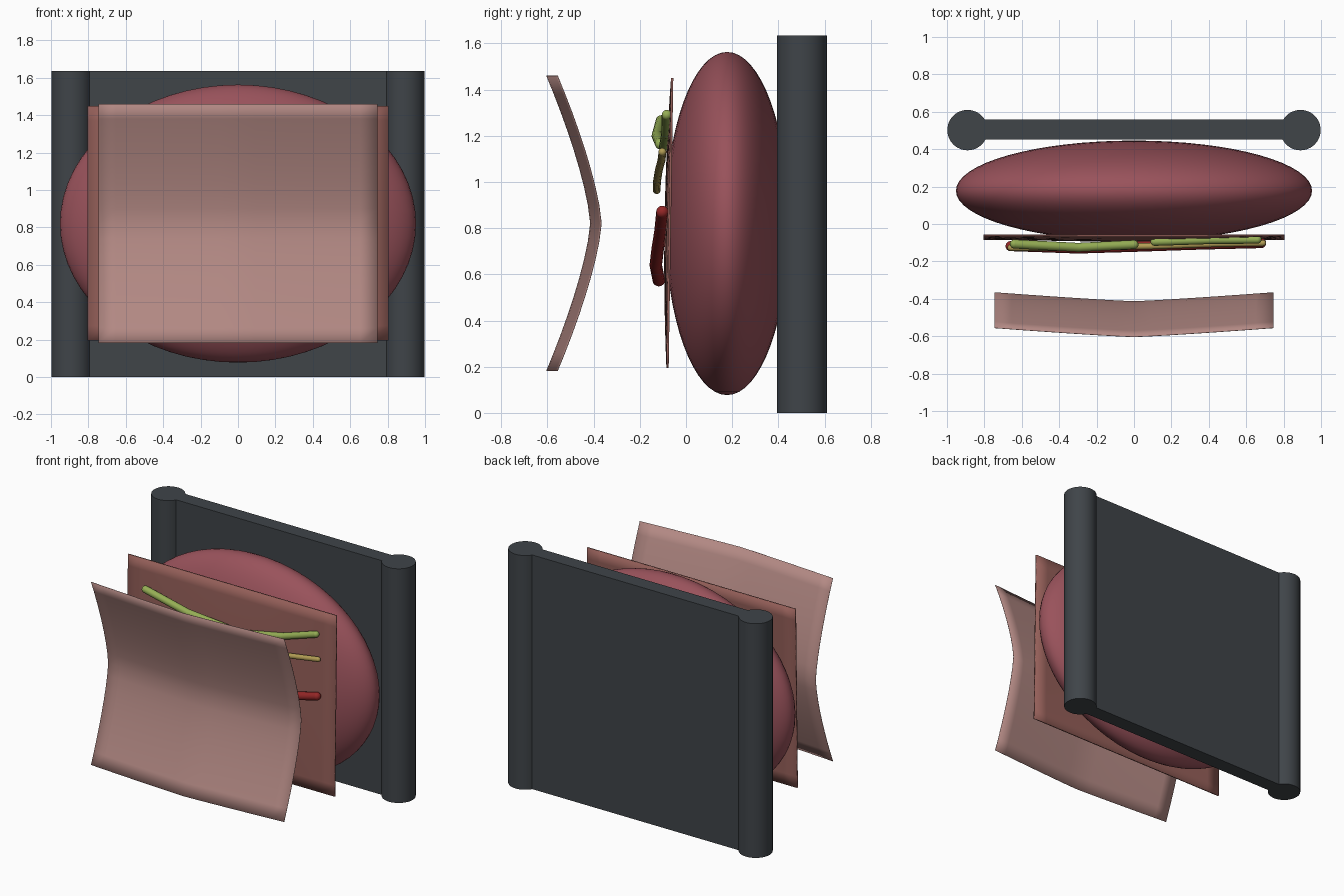
import bpy, bmesh
from mathutils import Vector

if "Cube" in bpy.data.objects:
    bpy.data.objects.remove(bpy.data.objects["Cube"])


def material(name, rgb):
    m = bpy.data.materials.new(name)
    m.diffuse_color = (*rgb, 1)
    m.use_nodes = True
    m.node_tree.nodes["Principled BSDF"].inputs["Base Color"].default_value = m.diffuse_color
    return m


slate = material("slate", (0.05, 0.058, 0.066))
rose = material("rose", (0.32, 0.085, 0.105))
dusky = material("dusky", (0.30, 0.115, 0.10))
skin = material("skin", (0.45, 0.25, 0.23))
green = material("green", (0.30, 0.42, 0.09))
yellow = material("yellow", (0.45, 0.34, 0.09))
red = material("red", (0.30, 0.02, 0.02))


def finish(ob, name, mat, smooth=True):
    ob.name = name
    ob.data.materials.append(mat)
    if smooth:
        bpy.ops.object.select_all(action='DESELECT')
        ob.select_set(True)
        bpy.context.view_layer.objects.active = ob
        bpy.ops.object.shade_smooth_by_angle()
    return ob


def from_bmesh(bm, name, mat):
    bmesh.ops.recalc_face_normals(bm, faces=bm.faces)
    me = bpy.data.meshes.new(name)
    bm.to_mesh(me)
    bm.free()
    ob = bpy.data.objects.new(name, me)
    bpy.context.collection.objects.link(ob)
    return finish(ob, name, mat)


def sheet(name, mat, half_x, z0, z1, depth, thickness):
    """Upright sheet whose y is depth(u, v), with u and v in -1..1."""
    bm = bmesh.new()
    bmesh.ops.create_grid(bm, x_segments=16, y_segments=16, size=1)
    for v in bm.verts:
        u, w = v.co.x, v.co.y
        v.co = (u * half_x, depth(u, w), (z0 + z1) / 2 + w * (z1 - z0) / 2)
    ob = from_bmesh(bm, name, mat)
    mod = ob.modifiers.new("thickness", 'SOLIDIFY')
    mod.thickness = thickness
    mod.offset = 0
    return ob


def tube(name, mat, radius, points):
    """Round-ended tube made of straight lengths with ball joints."""
    bm = bmesh.new()
    pts = [Vector(p) for p in points]
    for p in pts:
        ball = bmesh.ops.create_uvsphere(bm, u_segments=16, v_segments=10, radius=radius)
        bmesh.ops.translate(bm, verts=ball['verts'], vec=p)
    for a, b in zip(pts, pts[1:]):
        rod = bmesh.ops.create_cone(bm, cap_ends=True, segments=16, radius1=radius,
                                    radius2=radius, depth=(b - a).length)
        rot = Vector((0, 0, 1)).rotation_difference(b - a).to_matrix()
        bmesh.ops.rotate(bm, verts=rod['verts'], matrix=rot)
        bmesh.ops.translate(bm, verts=rod['verts'], vec=(a + b) / 2)
    return from_bmesh(bm, name, mat)


# Back board between two round posts
H = 1.635
bpy.ops.mesh.primitive_cube_add(size=1, location=(0, 0.505, H / 2))
board = bpy.context.object
board.scale = (1.76, 0.105, H)
finish(board, "back_board", slate, False)
for side, x in (("left", -0.89), ("right", 0.89)):
    bpy.ops.mesh.primitive_cylinder_add(vertices=48, radius=0.108, depth=H,
                                        location=(x, 0.502, H / 2))
    finish(bpy.context.object, side + "_post", slate)

# Flattened oval body
bpy.ops.mesh.primitive_uv_sphere_add(segments=64, ring_count=32, radius=1,
                                     location=(0, 0.178, 0.82))
body = bpy.context.object
body.scale = (0.952, 0.268, 0.743)
finish(body, "oval_body", rose)

# Thin membrane, slightly tilted and bowed
sheet("membrane", dusky, 0.805, 0.195, 1.45,
      lambda u, w: -0.07 + 0.01 * w - 0.018 * (1 - u * u) * (1 - w * w), 0.01)

# Curved front flap, creased along the middle
sheet("front_flap", skin, 0.746, 0.182, 1.46,
      lambda u, w: -0.414 - 0.19 * abs(w) ** 1.4 + 0.048 * abs(u) ** 1.15, 0.002)

# Vessels lying on the membrane
tube("left_green_vessel", green, 0.024,
     [(-0.64, -0.107, 1.265), (-0.30, -0.125, 1.20), (0.0, -0.11, 1.165)])
tube("right_green_vessel", green, 0.022,
     [(0.11, -0.095, 1.155), (0.41, -0.085, 1.21), (0.66, -0.083, 1.29)])
tube("yellow_vessel", yellow, 0.017,
     [(-0.66, -0.127, 0.965), (-0.30, -0.126, 1.0), (0.10, -0.118, 1.05),
      (0.45, -0.106, 1.095), (0.69, -0.102, 1.13)])
tube("red_vessel", red, 0.027,
     [(-0.66, -0.118, 0.575), (-0.30, -0.131, 0.64), (0.0, -0.122, 0.715),
      (0.35, -0.11, 0.79), (0.68, -0.102, 0.87)])
